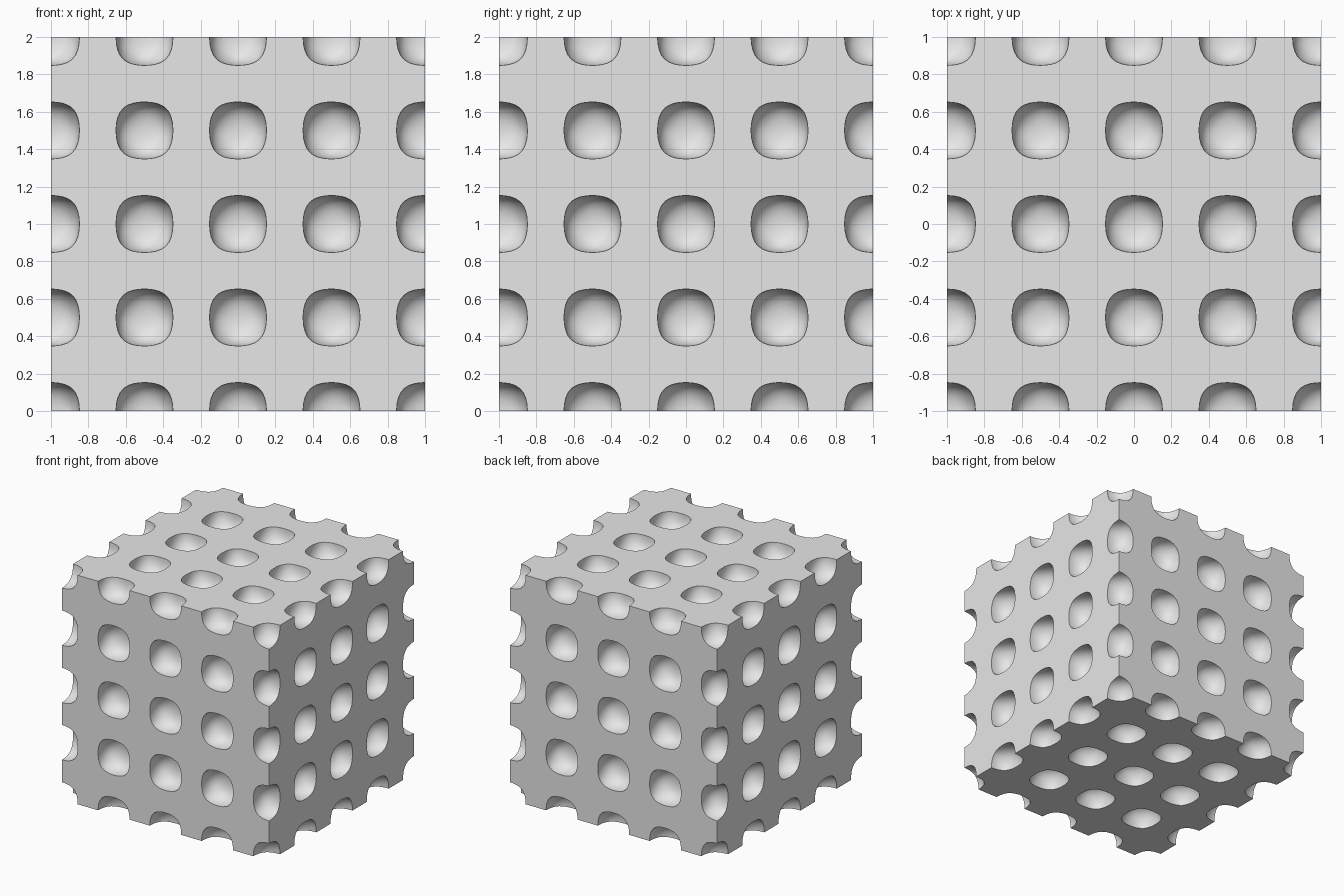
import bpy, bmesh
from math import cos, pi
from mathutils import Matrix, Euler, Vector

PITCH = 0.5      # spacing of the pits
LEVEL = 3.67     # pit surface level, sets the pit radius

default = bpy.data.objects.get("Cube")
if default:
    bpy.data.objects.remove(default, do_unlink=True)

grey = bpy.data.materials.new("light_grey")
grey.use_nodes = True
colour = (0.8, 0.8, 0.8, 1)
grey.diffuse_color = colour
grey.node_tree.nodes["Principled BSDF"].inputs["Base Color"].default_value = colour


def field(p):
    """Periodic field whose level surface is a slightly squared ball."""
    a, b, c = (cos(2 * pi * v / PITCH) for v in p)
    return 3 * (a + b + c) + 4 * a * b * c


def pit_radius(direction):
    low, high = 0.0, 0.22
    for _ in range(24):
        mid = (low + high) / 2
        if field(direction * mid) > LEVEL:
            low = mid
        else:
            high = mid
    return low


def add_object(name, bm):
    mesh = bpy.data.meshes.new(name)
    bm.to_mesh(mesh)
    bm.free()
    mesh.materials.append(grey)
    obj = bpy.data.objects.new(name, mesh)
    bpy.context.collection.objects.link(obj)
    return obj


# Solid block
bm = bmesh.new()
bmesh.ops.create_cube(bm, size=2, matrix=Matrix.Translation((0, 0, 1)))
block = add_object("pitted_block", bm)

# One rounded pit shape, tilted so its rings miss the block faces
bm = bmesh.new()
tilt = Euler((0.31, 0.23, 0.17)).to_matrix().to_4x4()
bmesh.ops.create_uvsphere(bm, u_segments=32, v_segments=18, radius=1, matrix=tilt)
for v in bm.verts:
    d = v.co.normalized()
    v.co = d * pit_radius(d)
pit = bpy.data.meshes.new("pit")
bm.to_mesh(pit)
bm.free()

# Repeat the pit over every lattice point on the block surface
bm = bmesh.new()
steps = range(-2, 3)
for i in steps:
    for j in steps:
        for k in steps:
            if max(abs(i), abs(j), abs(k)) == 2:
                start = len(bm.verts)
                bm.from_mesh(pit)
                bm.verts.ensure_lookup_table()
                offset = Vector((i, j, k)) * PITCH + Vector((0, 0, 1))
                bmesh.ops.translate(bm, verts=bm.verts[start:], vec=offset)
cutter = add_object("pit_cutter", bm)
cutter.hide_render = True

# Cut the pits and smooth them, keeping the rims sharp
cut = block.modifiers.new("pits", "BOOLEAN")
cut.operation = "DIFFERENCE"
cut.solver = "MANIFOLD"
cut.object = cutter
bpy.ops.object.select_all(action="DESELECT")
bpy.context.view_layer.objects.active = block
block.select_set(True)
bpy.ops.object.modifier_apply(modifier=cut.name)
bpy.data.objects.remove(cutter, do_unlink=True)
bpy.ops.object.shade_smooth_by_angle(angle=0.6)
